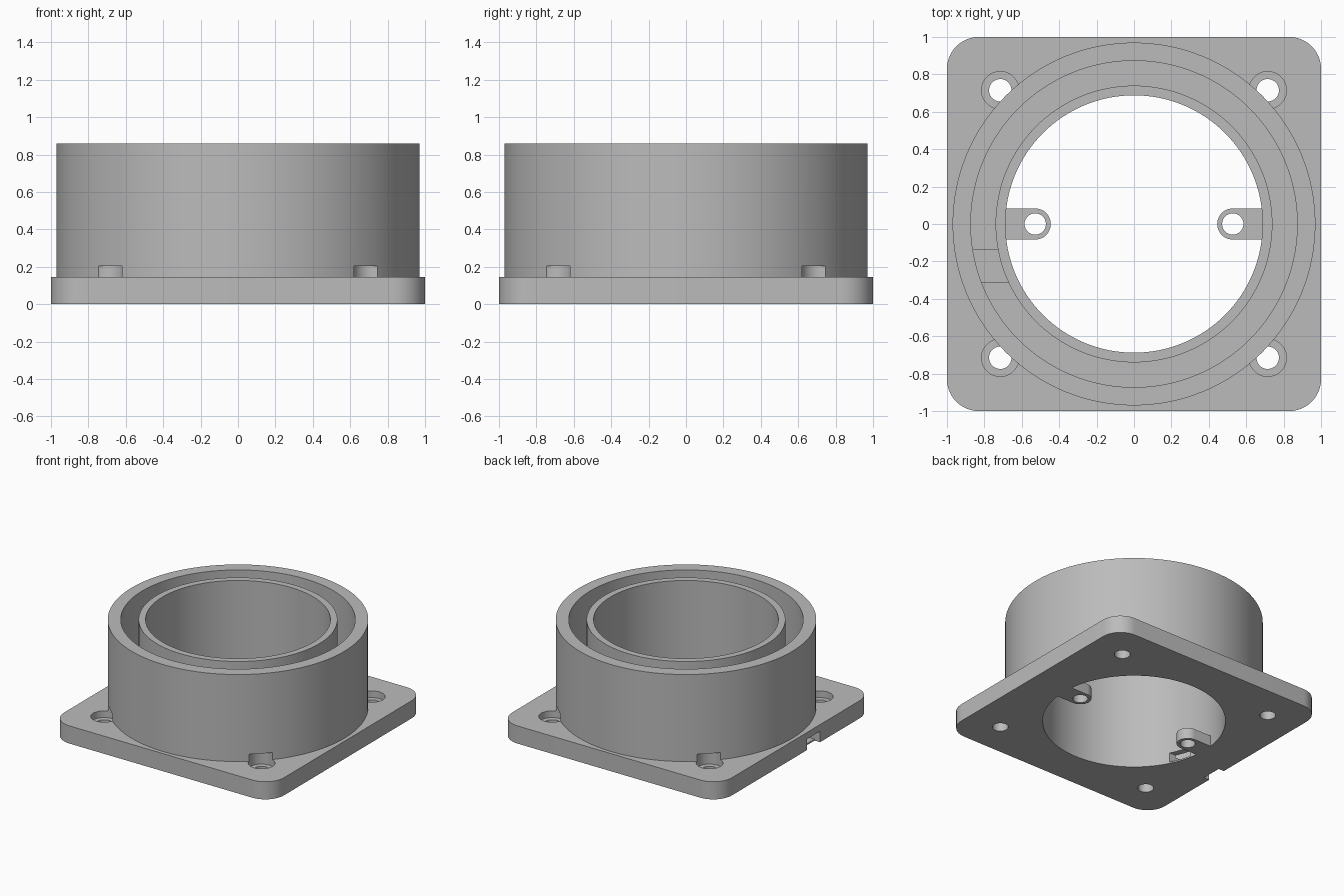
import bpy
import bmesh
from math import cos, sin, pi

cube = bpy.data.objects.get("Cube")
if cube:
    bpy.data.objects.remove(cube, do_unlink=True)

grey = bpy.data.materials.new("plain grey")
grey.use_nodes = True
colour = (0.5, 0.5, 0.5, 1)
grey.diffuse_color = colour
grey.node_tree.nodes["Principled BSDF"].inputs["Base Color"].default_value = colour


def prism(name, outline, z0, z1):
    """Extrude a flat outline from z0 up to z1."""
    bm = bmesh.new()
    face = bm.faces.new([bm.verts.new((x, y, z0)) for x, y in outline])
    top = bmesh.ops.extrude_face_region(bm, geom=[face])["geom"]
    bmesh.ops.translate(bm, vec=(0, 0, z1 - z0),
                        verts=[v for v in top if isinstance(v, bmesh.types.BMVert)])
    bmesh.ops.recalc_face_normals(bm, faces=bm.faces)
    mesh = bpy.data.meshes.new(name)
    bm.to_mesh(mesh)
    bm.free()
    mesh.materials.append(grey)
    obj = bpy.data.objects.new(name, mesh)
    bpy.context.collection.objects.link(obj)
    return obj


def arc(cx, cy, r, start, sweep, steps):
    return [(cx + r * cos(start + sweep * i / steps),
             cy + r * sin(start + sweep * i / steps)) for i in range(steps + 1)]


def disc(name, r, z0, z1, x=0, y=0, steps=48):
    return prism(name, arc(x, y, r, 0, 2 * pi, steps)[:-1], z0, z1)


def box(name, x0, x1, y0, y1, z0, z1):
    return prism(name, [(x0, y0), (x1, y0), (x1, y1), (x0, y1)], z0, z1)


def combine(target, tool, operation):
    tool.hide_render = True
    mod = target.modifiers.new(operation, "BOOLEAN")
    mod.operation, mod.object, mod.solver = operation, tool, "EXACT"
    bpy.context.view_layer.objects.active = target
    bpy.ops.object.modifier_apply(modifier=mod.name)
    bpy.data.objects.remove(tool, do_unlink=True)


# Square base with rounded corners
corners = [(1, 1), (-1, 1), (-1, -1), (1, -1)]
outline = []
for i, (sx, sy) in enumerate(corners):
    outline += arc(0.83 * sx, 0.83 * sy, 0.17, i * pi / 2, pi / 2, 12)
housing = prism("flanged_housing", outline, 0, 0.145)

# Outer wall, deep ring groove, inner wall and bore
combine(housing, disc("outer_wall", 0.97, 0.05, 0.86, steps=128), "UNION")
combine(housing, disc("groove_cut", 0.873, 0.07, 1, steps=128), "DIFFERENCE")
combine(housing, disc("inner_wall", 0.74, 0.03, 0.86, steps=128), "UNION")
combine(housing, disc("bore_cut", 0.688, -0.1, 1, steps=128), "DIFFERENCE")

# Counterbored corner screw holes
for sx, sy in corners:
    x, y = 0.715 * sx, 0.715 * sy
    combine(housing, disc("counterbore", 0.1, 0.09, 0.203, x, y), "DIFFERENCE")
    combine(housing, disc("screw_hole", 0.06, -0.1, 0.15, x, y), "DIFFERENCE")

# Cable passage through one side, open underneath at its mouth
combine(housing, box("cable_passage", -0.97, -0.55, -0.312, -0.14, 0.012, 0.09), "DIFFERENCE")
combine(housing, box("passage_mouth", -1.1, -0.95, -0.312, -0.14, -0.1, 0.09), "DIFFERENCE")

# Two rounded mounting tabs inside the bore
for s, start in ((1, pi / 2), (-1, -pi / 2)):
    tab = arc(s * 0.528, 0, 0.083, start, pi, 24) + [(s * 0.71, -s * 0.083), (s * 0.71, s * 0.083)]
    combine(housing, prism("mounting_tab", tab, 0, 0.09), "UNION")
    combine(housing, disc("tab_hole", 0.057, -0.1, 0.2, s * 0.528), "DIFFERENCE")

# Smooth the round walls, keep the rims crisp
bpy.ops.object.select_all(action="DESELECT")
housing.select_set(True)
bpy.context.view_layer.objects.active = housing
bpy.ops.object.shade_smooth_by_angle(angle=pi / 6)
